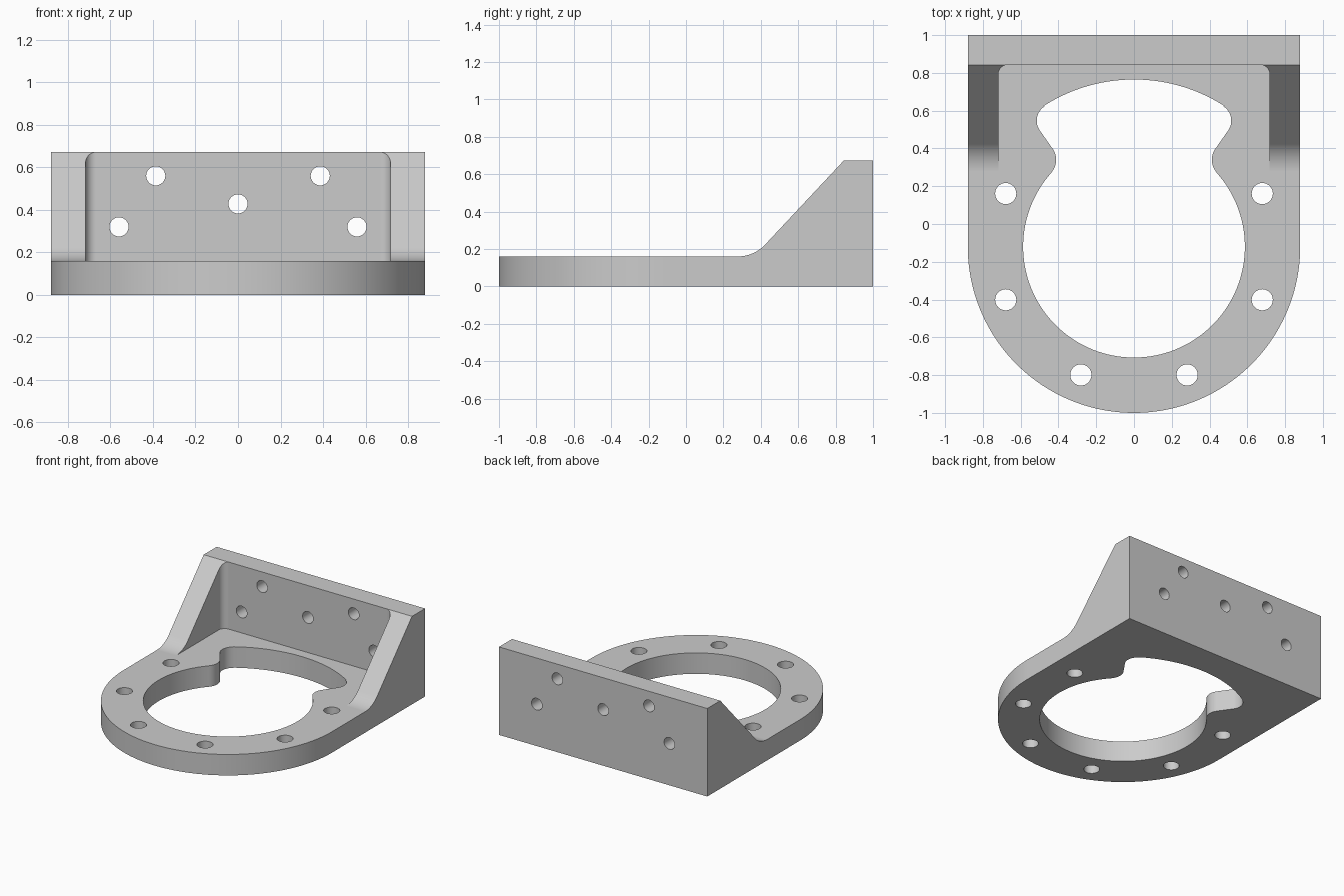
import bpy, bmesh
from math import sin, cos, radians, degrees, atan2, acos, hypot

W, CY = 0.88, -0.12             # half width, centre of the ring
BASE, TOP, WALL = 0.16, 0.672, 0.843

if "Cube" in bpy.data.objects:
    bpy.data.objects.remove(bpy.data.objects["Cube"], do_unlink=True)


def arc(cx, cy, r, a0, a1, n=12):
    """Points of an arc, angles in degrees."""
    angles = [radians(a0 + (a1 - a0) * i / n) for i in range(n + 1)]
    return [(cx + r * cos(a), cy + r * sin(a)) for a in angles]


def mirrored(half):
    """Closed outline from its +x half."""
    return half + [(-x, y) for x, y in reversed(half)]


def prism(name, outline, lo, hi, place):
    """Extrude an outline from lo to hi; place maps (a, b, height) to xyz."""
    pts = []
    for p in outline:
        if all(hypot(p[0] - q[0], p[1] - q[1]) > 1e-4 for q in pts[-1:] + pts[:1]):
            pts.append(p)
    bm = bmesh.new()
    low = [bm.verts.new(place(a, b, lo)) for a, b in pts]
    high = [bm.verts.new(place(a, b, hi)) for a, b in pts]
    bm.faces.new(low)
    bm.faces.new(high)
    for i in range(len(pts)):
        j = (i + 1) % len(pts)
        bm.faces.new((low[i], low[j], high[j], high[i]))
    bmesh.ops.recalc_face_normals(bm, faces=bm.faces)
    mesh = bpy.data.meshes.new(name)
    bm.to_mesh(mesh)
    bm.free()
    obj = bpy.data.objects.new(name, mesh)
    bpy.context.collection.objects.link(obj)
    return obj


def along_z(a, b, h):
    return (a, b, h)


def along_y(a, b, h):
    return (a, h, b)


def along_x(a, b, h):
    return (h, a, b)


# Body: D-shaped plan, full height
body = prism("mounting_bracket", mirrored([(W, 1)] + arc(0, CY, W, 0, -90, 48)),
             0, TOP, along_z)
cutters = []

# Sloped gusset tops, blended into the base plate
ramp = [(-1.2, BASE)] + arc(0.277, BASE + 0.2, 0.2, -90, -43.1)
ex, ez = ramp[-1]
ramp += [(WALL + (WALL - ex) / 4, TOP + (TOP - ez) / 4), (-1.2, 0.9)]
cutters.append(prism("ramp_cutter", ramp, -1, 1, along_x))

# Pocket between the gussets, rounded at the back corners
pocket = mirrored([(0.718, 0.2)] + arc(0.668, WALL - 0.05, 0.05, 0, 90))
cutters.append(prism("pocket_cutter", pocket, BASE, 0.9, along_z))

# Central opening: wide top arc, side lobes, inward bumps, main bore
R_TOP, R_BORE, R_LOBE, R_BUMP = 0.885, 0.587, 0.09, 0.1
lobe, bump = (0.425, 0.547), (0.512, 0.34)
lobe_dir = degrees(atan2(lobe[1] - CY, lobe[0]))
bump_dir = degrees(atan2(bump[1] - CY, bump[0]))
dx, dy = bump[0] - lobe[0], bump[1] - lobe[1]
tangent = degrees(atan2(dy, dx) + acos((R_LOBE + R_BUMP) / hypot(dx, dy)))
opening = (arc(0, CY, R_TOP, 90, lobe_dir, 20)
           + arc(*lobe, R_LOBE, lobe_dir, tangent)
           + arc(*bump, R_BUMP, tangent + 180, bump_dir + 180)
           + arc(0, CY, R_BORE, bump_dir, -90, 48))
cutters.append(prism("opening_cutter", mirrored(opening), -0.1, 0.9, along_z))

# Bolt circle in the base: eight positions, the back two left out
for k in (0, 3, 4, 5, 6, 7):
    a = radians(22.5 + 45 * k)
    hole = arc(0.735 * cos(a), CY + 0.735 * sin(a), 0.056, 0, 360, 32)
    cutters.append(prism("base_hole_cutter", hole, -0.1, 0.3, along_z))

# Holes through the back wall
for x, z in ((-0.387, 0.56), (0.387, 0.56), (-0.56, 0.32), (0.56, 0.32), (0, 0.428)):
    cutters.append(prism("wall_hole_cutter", arc(x, z, 0.045, 0, 360, 32),
                         0.8, 1.1, along_y))

bpy.ops.object.select_all(action="DESELECT")
bpy.context.view_layer.objects.active = body
body.select_set(True)
for cutter in cutters:
    cutter.hide_render = True
    mod = body.modifiers.new("cut", "BOOLEAN")
    mod.operation, mod.solver, mod.object = "DIFFERENCE", "EXACT", cutter
    bpy.ops.object.modifier_apply(modifier=mod.name)
    bpy.data.objects.remove(cutter, do_unlink=True)

# Grey finish with smooth curves and crisp edges
grey = bpy.data.materials.new("plain_grey")
grey.use_nodes = True
colour = (0.6, 0.6, 0.6, 1)
grey.diffuse_color = colour
grey.node_tree.nodes["Principled BSDF"].inputs["Base Color"].default_value = colour
body.data.materials.clear()
body.data.materials.append(grey)
bpy.ops.object.shade_smooth_by_angle(angle=radians(30))
weighted = body.modifiers.new("even_shading", "WEIGHTED_NORMAL")
weighted.keep_sharp = True
